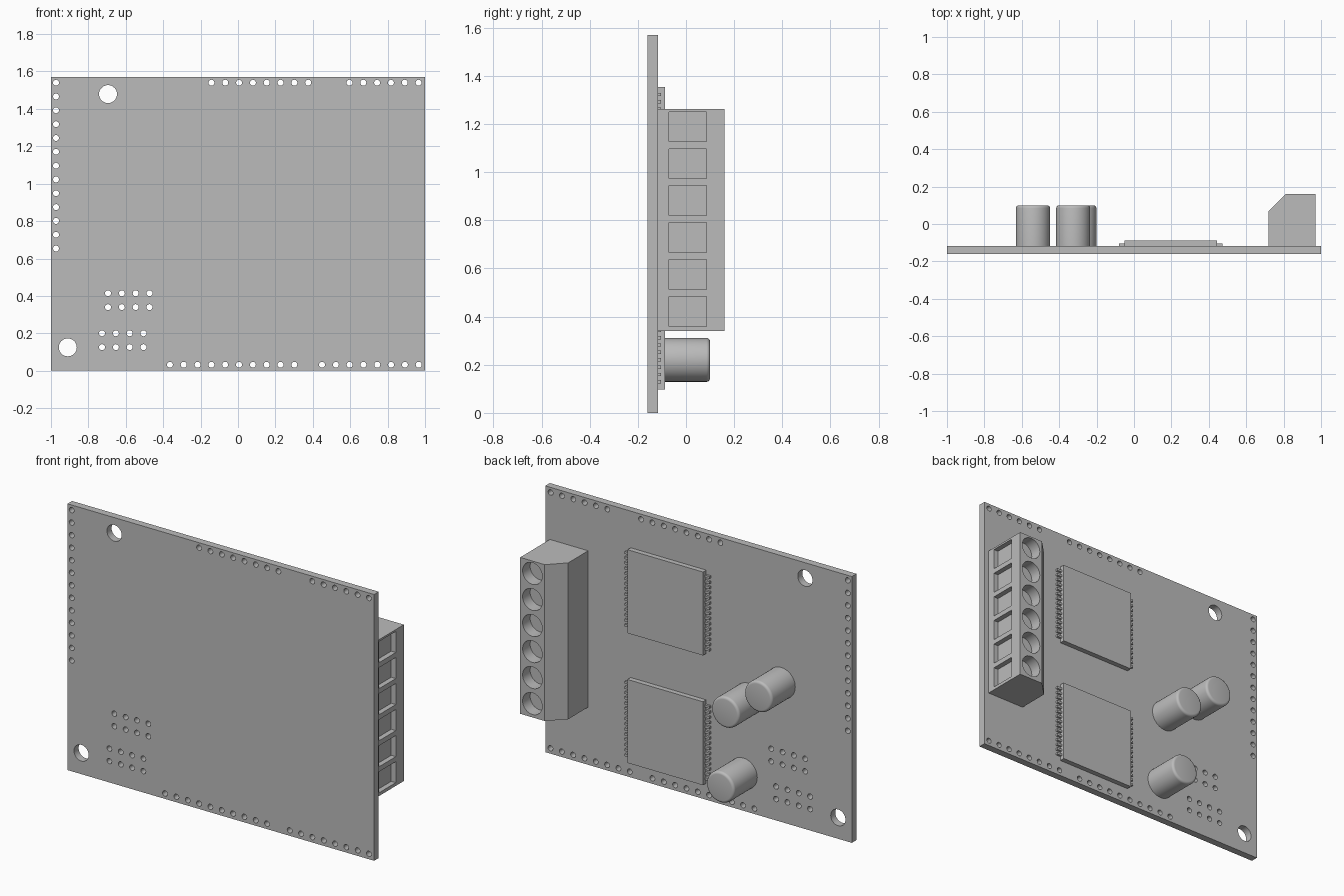
import bpy, bmesh, math
from mathutils import Matrix, Vector

old = bpy.data.objects.get("Cube")
if old:
    bpy.data.objects.remove(old)

grey = bpy.data.materials.new("plain grey")
grey.use_nodes = True
COLOUR = (0.5, 0.5, 0.5, 1)
grey.diffuse_color = COLOUR
grey.node_tree.nodes["Principled BSDF"].inputs["Base Color"].default_value = COLOUR

BACK, FRONT, TOP = -0.117, -0.16, 0.16   # board faces and tallest part, along y
PITCH = 0.0739


def add_box(bm, x0, x1, y0, y1, z0, z1):
    size = Matrix.Diagonal((x1 - x0, y1 - y0, z1 - z0, 1))
    mid = Matrix.Translation(((x0 + x1) / 2, (y0 + y1) / 2, (z0 + z1) / 2))
    bmesh.ops.create_cube(bm, size=1, matrix=mid @ size)


def add_rod(bm, x, z, r, y0, y1, sides):
    turn = Matrix.Rotation(-math.pi / 2, 4, 'X')
    m = Matrix.Translation((x, (y0 + y1) / 2, z)) @ turn
    bmesh.ops.create_cone(bm, cap_ends=True, segments=sides, radius1=r,
                          radius2=r, depth=y1 - y0, matrix=m)


def make(name, bm):
    bmesh.ops.recalc_face_normals(bm, faces=bm.faces)
    mesh = bpy.data.meshes.new(name)
    bm.to_mesh(mesh)
    bm.free()
    mesh.materials.append(grey)
    ob = bpy.data.objects.new(name, mesh)
    bpy.context.collection.objects.link(ob)
    return ob


def activate(ob):
    bpy.ops.object.select_all(action='DESELECT')
    ob.select_set(True)
    bpy.context.view_layer.objects.active = ob


def smooth(ob):
    activate(ob)
    bpy.ops.object.shade_smooth_by_angle(angle=math.radians(35))


def cut(ob, cutter):
    cutter.hide_render = True
    mod = ob.modifiers.new("cut", 'BOOLEAN')
    mod.operation, mod.solver, mod.object = 'DIFFERENCE', 'EXACT', cutter
    activate(ob)
    bpy.ops.object.modifier_apply(modifier=mod.name)
    bpy.data.objects.remove(cutter)


# Circuit board with pin holes and mounting holes
bm = bmesh.new()
add_box(bm, -1, 1, FRONT, BACK, 0, 1.57)
board = make("circuit_board", bm)

bm = bmesh.new()
# Rows: start x, z, count
rows = [(-0.142, 1.54, 8), (0.596, 1.54, 6), (-0.364, 0.032, 10), (0.449, 0.032, 8),
        (-0.695, 0.414, 4), (-0.695, 0.34, 4), (-0.727, 0.2, 4), (-0.727, 0.126, 4)]
for x, z, count in rows:
    for i in range(count):
        add_rod(bm, x + i * PITCH, z, 0.016, -0.2, -0.08, 16)
for i in range(13):
    add_rod(bm, -0.973, 1.54 - i * PITCH, 0.016, -0.2, -0.08, 16)
for x, z in [(-0.695, 1.479), (-0.91, 0.125)]:
    add_rod(bm, x, z, 0.048, -0.2, -0.08, 32)
cut(board, make("hole_cutter", bm))
smooth(board)

# Terminal block: chamfered profile extruded upwards
bm = bmesh.new()
profile = [(0.72, BACK), (0.97, BACK), (0.97, TOP), (0.81, TOP), (0.72, 0.07)]
face = bm.faces.new([bm.verts.new((x, y, 0.34)) for x, y in profile])
up = bmesh.ops.extrude_face_region(bm, geom=[face])["geom"]
bmesh.ops.translate(bm, vec=Vector((0, 0, 0.922)),
                    verts=[v for v in up if isinstance(v, bmesh.types.BMVert)])
terminal = make("terminal_block", bm)

# Wire pockets in the side and screw wells in the back
bm = bmesh.new()
for i in range(6):
    z = 0.421 + i * 0.1535
    add_box(bm, 0.94, 1.05, -0.07, 0.085, z - 0.062, z + 0.062)
    add_rod(bm, 0.89, z, 0.064, 0.09, 0.25, 32)
cut(terminal, make("terminal_cutter", bm))
smooth(terminal)

# Two flat chips, each with a row of pins on both sides
for name, z in (("lower", 0.343), ("upper", 1.108)):
    bm = bmesh.new()
    add_box(bm, -0.05, 0.443, BACK, -0.087, z - 0.246, z + 0.246)
    make(name + "_chip", bm)
    bm = bmesh.new()
    for i in range(15):
        pz = z + (i - 7) * 0.0306
        for x0, x1 in ((-0.08, -0.05), (0.443, 0.473)):
            add_box(bm, x0, x1, BACK, -0.104, pz - 0.007, pz + 0.007)
    make(name + "_chip_pins", bm)

# Capacitors with rounded ends
for i, (x, z) in enumerate([(-0.54, 0.82), (-0.325, 0.67), (-0.292, 0.22)]):
    bm = bmesh.new()
    add_rod(bm, x, z, 0.091, BACK, 0.1, 40)
    rim = [e for e in bm.edges if all(v.co.y > 0 for v in e.verts)]
    bmesh.ops.bevel(bm, geom=rim, offset=0.015, segments=4, profile=0.5,
                    affect='EDGES')
    smooth(make("capacitor_%d" % (i + 1), bm))
